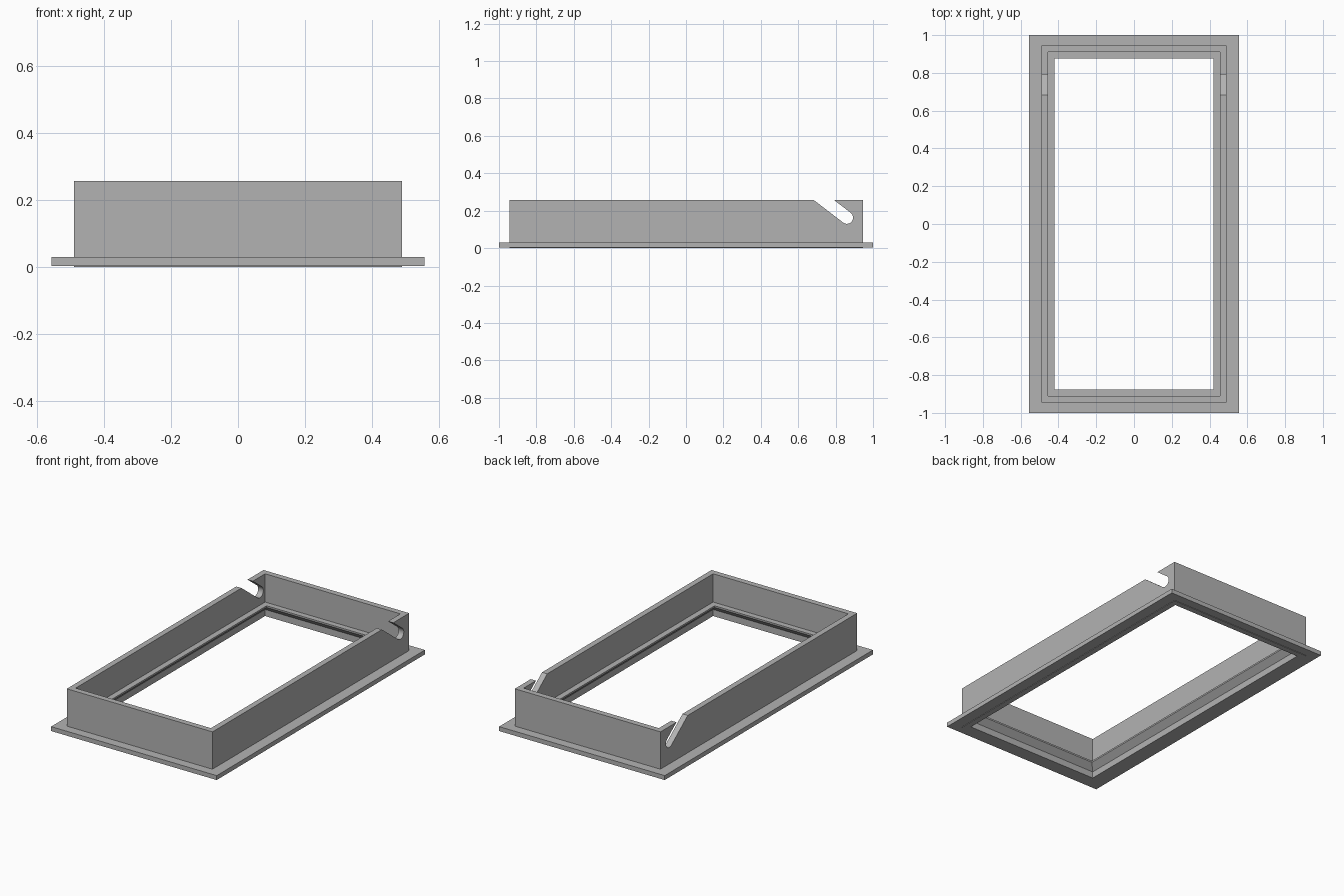
import bpy, bmesh, math

cube = bpy.data.objects.get("Cube")
if cube:
    bpy.data.objects.remove(cube, do_unlink=True)

grey = bpy.data.materials.new("plain grey")
grey.use_nodes = True
colour = (0.45, 0.45, 0.45, 1)
grey.diffuse_color = colour
grey.node_tree.nodes["Principled BSDF"].inputs["Base Color"].default_value = colour


def finish(name, bm):
    bmesh.ops.recalc_face_normals(bm, faces=bm.faces)
    mesh = bpy.data.meshes.new(name)
    bm.to_mesh(mesh)
    bm.free()
    mesh.materials.append(grey)
    obj = bpy.data.objects.new(name, mesh)
    bpy.context.collection.objects.link(obj)
    return obj


def frame(name, half_x, half_y, profile):
    """Sweep a closed (inset, z) profile round a rectangle with mitred corners."""
    bm = bmesh.new()
    rings = []
    for sx, sy in ((1, 1), (-1, 1), (-1, -1), (1, -1)):
        rings.append([bm.verts.new((sx * (half_x - i), sy * (half_y - i), z))
                      for i, z in profile])
    n = len(profile)
    for k in range(4):
        a, b = rings[k], rings[(k + 1) % 4]
        for j in range(n):
            bm.faces.new((a[j], a[(j + 1) % n], b[(j + 1) % n], b[j]))
    return finish(name, bm)


WALL_X, WALL_Y, TOP = 0.49, 0.945, 0.257
THICK, LIP = 0.035, 0.07

# Upright wall with an inner ledge, chamfered underneath
wall = frame("wall_frame", WALL_X, WALL_Y, [
    (0, 0), (0, TOP), (THICK, TOP), (THICK, 0.085),
    (LIP, 0.085), (LIP, 0.075), (THICK, 0.04), (THICK, 0)])

# Slanted round-ended slot through both side walls
bm = bmesh.new()
cy, cz, radius, length = 0.86, 0.163, 0.033, 0.3
slope = math.radians(-37.5)
dy, dz = math.cos(slope), math.sin(slope)
outline = []
for k in range(25):
    a = slope - math.pi / 2 + math.pi * k / 24
    outline.append((cy + radius * math.cos(a), cz + radius * math.sin(a)))
for side in (1, -1):
    outline.append((cy - length * dy - side * radius * dz,
                    cz - length * dz + side * radius * dy))
face = bm.faces.new([bm.verts.new((-0.6, y, z)) for y, z in outline])
out = bmesh.ops.extrude_face_region(bm, geom=[face])
bmesh.ops.translate(bm, vec=(1.2, 0, 0),
                    verts=[v for v in out["geom"] if isinstance(v, bmesh.types.BMVert)])
cutter = finish("slot_cutter", bm)
cutter.hide_render = True
cutter.hide_set(True)

cut = wall.modifiers.new("slots", "BOOLEAN")
cut.operation = "DIFFERENCE"
cut.solver = "EXACT"
cut.object = cutter

# Bake the slots, drop the cutter and smooth only the rounded ends
bpy.context.view_layer.update()
cut_mesh = bpy.data.meshes.new_from_object(
    wall.evaluated_get(bpy.context.evaluated_depsgraph_get()))
wall.modifiers.clear()
wall.data = cut_mesh
bpy.data.objects.remove(cutter, do_unlink=True)
bpy.ops.object.select_all(action="DESELECT")
wall.select_set(True)
bpy.context.view_layer.objects.active = wall
bpy.ops.object.shade_smooth_by_angle(angle=math.radians(30))

# Flat flange round the foot of the wall
bm = bmesh.new()
loops = []
for hx, hy in ((0.557, 1.0), (WALL_X, WALL_Y)):
    for z in (0.003, 0.03):
        loops.append([bm.verts.new((sx * hx, sy * hy, z))
                      for sx, sy in ((1, 1), (-1, 1), (-1, -1), (1, -1))])
for a, b in ((0, 1), (1, 3), (0, 2)):
    for k in range(4):
        m = (k + 1) % 4
        bm.faces.new((loops[a][k], loops[a][m], loops[b][m], loops[b][k]))
flange = finish("base_flange", bm)
